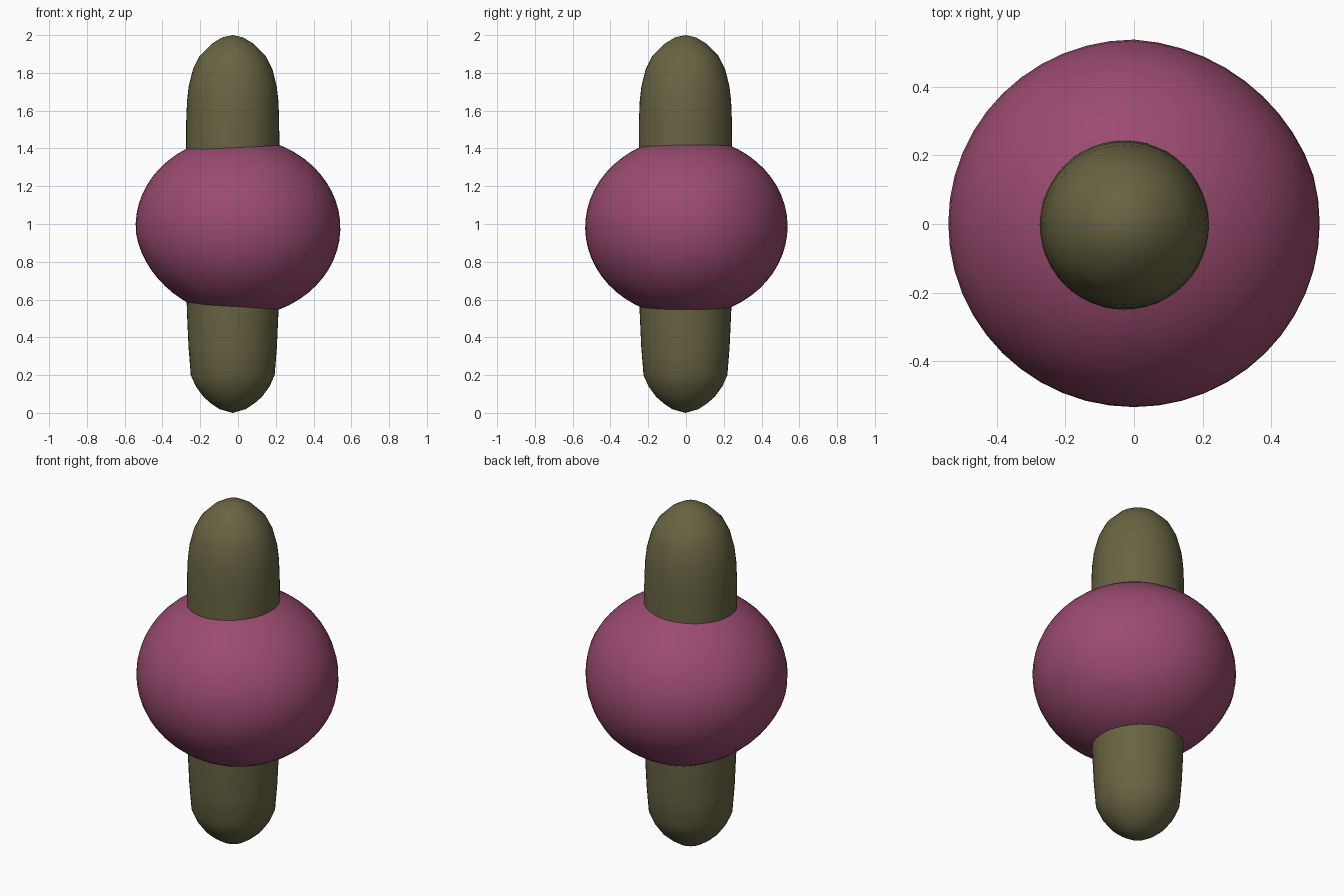
import bpy, bmesh, math
from mathutils import Vector

if "Cube" in bpy.data.objects:
    bpy.data.objects.remove(bpy.data.objects["Cube"])


def material(name, rgb):
    m = bpy.data.materials.new(name)
    m.diffuse_color = (*rgb, 1)
    m.use_nodes = True
    m.node_tree.nodes["Principled BSDF"].inputs["Base Color"].default_value = m.diffuse_color
    return m


def add_object(name, bm, mat):
    bmesh.ops.recalc_face_normals(bm, faces=bm.faces[:])
    for f in bm.faces:
        f.smooth = True
    mesh = bpy.data.meshes.new(name)
    bm.to_mesh(mesh)
    bm.free()
    mesh.materials.append(mat)
    ob = bpy.data.objects.new(name, mesh)
    bpy.context.collection.objects.link(ob)
    return ob


olive = material("olive", (0.138, 0.127, 0.055))
plum = material("plum", (0.325, 0.070, 0.160))

# Upright rounded core: lathed profile of (radius, height)
profile = [(0, 0), (0.07, 0.02), (0.115, 0.05), (0.155, 0.085), (0.195, 0.14),
           (0.222, 0.2), (0.234, 0.35), (0.243, 0.55), (0.247, 0.8), (0.247, 1.4),
           (0.246, 1.55), (0.242, 1.65), (0.233, 1.73), (0.21, 1.82),
           (0.175, 1.89), (0.11, 1.955), (0.055, 1.988), (0, 2.0)]
bm = bmesh.new()
verts = [bm.verts.new((r, 0, z)) for r, z in profile]
edges = [bm.edges.new(pair) for pair in zip(verts, verts[1:])]
bmesh.ops.spin(bm, geom=verts + edges, cent=(0, 0, 0), axis=(0, 0, 1),
               angle=math.tau, steps=48)
bmesh.ops.remove_doubles(bm, verts=bm.verts[:], dist=1e-4)
core = add_object("core_capsule", bm, olive)
core.location = (-0.028, -0.003, 0)

# Squashed, slightly tilted ball around the core, with two shallow flat spots
bm = bmesh.new()
bmesh.ops.create_uvsphere(bm, u_segments=48, v_segments=28, radius=1)
dents = [(Vector((0.6, 0.8, 0)), 0.022), (Vector((-0.72, 0, -0.69)), 0.025)]
for v in bm.verts:
    n = v.co.normalized()
    size = 1 - sum(d * max(0, (n.dot(c) - 0.8) / 0.2) for c, d in dents)
    v.co = Vector((n.x * 0.542, n.y * 0.536, n.z * 0.476)) * size
ball = add_object("middle_ball", bm, plum)
ball.location = (0, 0.002, 0.985)
ball.rotation_euler = (0.02, 0.035, 0)
